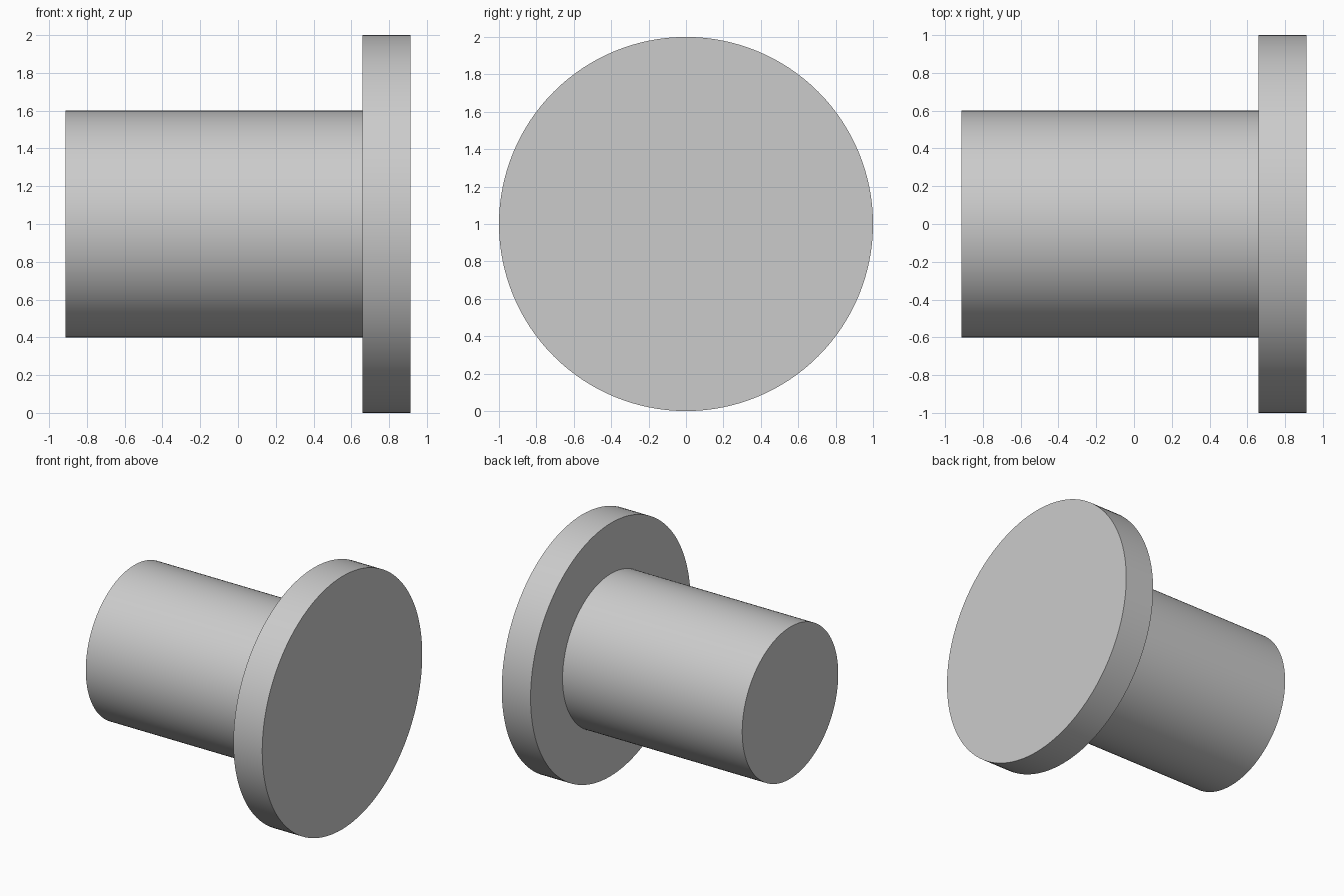
import bpy, bmesh, math
from mathutils import Vector

cube = bpy.data.objects.get("Cube")
if cube:
    bpy.data.objects.remove(cube, do_unlink=True)

# Plain grey material
grey = bpy.data.materials.new("light grey")
grey.use_nodes = True
colour = (0.6, 0.6, 0.6, 1)
grey.diffuse_color = colour
grey.node_tree.nodes["Principled BSDF"].inputs["Base Color"].default_value = colour

SEGMENTS = 128
END, STEP = 0.912, 0.66          # outer ends and inner flange face along x
SHAFT_R, FLANGE_R = 0.6, 1.0

# Flanged pin: one stepped profile turned about the x axis
profile = [(-END, SHAFT_R), (STEP, SHAFT_R), (STEP, FLANGE_R), (END, FLANGE_R)]
bm = bmesh.new()
rings = []
for x, r in profile:
    angles = [2 * math.pi * i / SEGMENTS for i in range(SEGMENTS)]
    rings.append([bm.verts.new((x, r * math.cos(a), 1 + r * math.sin(a))) for a in angles])
for a, b in zip(rings, rings[1:]):
    for i in range(SEGMENTS):
        j = (i + 1) % SEGMENTS
        bm.faces.new((a[i], a[j], b[j], b[i]))

# Flat end caps
bm.faces.new(rings[0])
bm.faces.new(rings[-1])
bmesh.ops.recalc_face_normals(bm, faces=bm.faces)

mesh = bpy.data.meshes.new("flanged_pin")
bm.to_mesh(mesh)
bm.free()
mesh.materials.append(grey)
pin = bpy.data.objects.new("flanged_pin", mesh)
bpy.context.collection.objects.link(pin)

# Smooth round sides, sharp rims
bpy.ops.object.select_all(action="DESELECT")
pin.select_set(True)
bpy.context.view_layer.objects.active = pin
bpy.ops.object.shade_smooth_by_angle(angle=math.radians(30))
